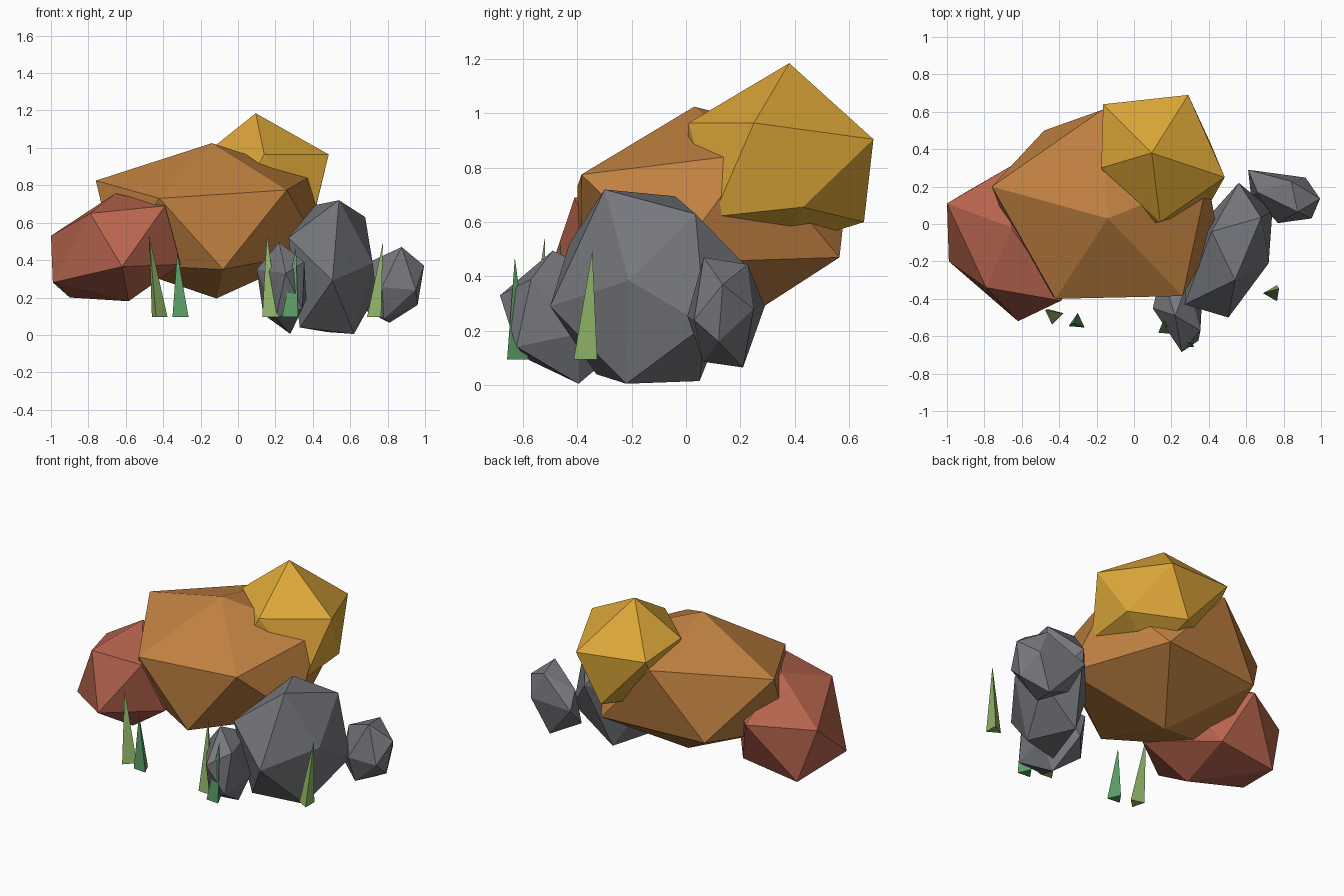
import bpy, bmesh, math
from mathutils import Matrix, Vector

cube = bpy.data.objects.get("Cube")
if cube:
    bpy.data.objects.remove(cube, do_unlink=True)


def material(name, rgb):
    mat = bpy.data.materials.new(name)
    mat.use_nodes = True
    mat.diffuse_color = (*rgb, 1)
    mat.node_tree.nodes["Principled BSDF"].inputs["Base Color"].default_value = (*rgb, 1)
    return mat


orange = material("autumn orange", (0.54, 0.225, 0.054))
red = material("autumn red", (0.47, 0.128, 0.075))
yellow = material("autumn yellow", (0.72, 0.385, 0.04))
stone = material("stone grey", (0.18, 0.186, 0.204))
leaf_green = material("leaf green", (0.28, 0.46, 0.14))
deep_green = material("deep green", (0.107, 0.345, 0.14))


def finish(name, bm, mat):
    bmesh.ops.recalc_face_normals(bm, faces=bm.faces)
    mesh = bpy.data.meshes.new(name)
    bm.to_mesh(mesh)
    bm.free()
    mesh.materials.append(mat)
    obj = bpy.data.objects.new(name, mesh)
    bpy.context.collection.objects.link(obj)
    return obj


def faceted_lump(name, mat, centre, corners, pulls=()):
    """Icosahedron stretched so one face lands on the corners, then its nearest
    vertices pulled to a few points to make it irregular."""
    bm = bmesh.new()
    bmesh.ops.create_icosphere(bm, subdivisions=1, radius=1)
    bm.faces.ensure_lookup_table()
    centre = Vector(centre)
    source = Matrix([v.co for v in bm.faces[0].verts]).transposed()
    target = Matrix([Vector(c) - centre for c in corners]).transposed()
    stretch = target @ source.inverted()
    for v in bm.verts:
        v.co = stretch @ v.co + centre
    for point in map(Vector, pulls):
        min(bm.verts, key=lambda v: (v.co - point).length).co = point
    return finish(name, bm, mat)


def grass_blade(name, mat, base, tip, turn, radius=0.05):
    """Three-sided spike leaning from its base to its tip."""
    bm = bmesh.new()
    ring = []
    for i in range(3):
        a = math.radians(turn + 120 * i)
        ring.append(bm.verts.new((base[0] + radius * math.cos(a),
                                  base[1] + radius * math.sin(a), 0.095)))
    point = bm.verts.new(tip)
    bm.faces.new(ring)
    for i in range(3):
        bm.faces.new((ring[i], ring[(i + 1) % 3], point))
    return finish(name, bm, mat)


# Foliage clumps
faceted_lump("large_foliage", orange, (-0.13, 0.085, 0.615),
             [(-0.14, 0.03, 1.025), (-0.42, -0.40, 0.73), (0.26, -0.385, 0.775)],
             [(-0.76, 0.2, 0.825), (-0.08, -0.39, 0.35), (-0.48, 0.5, 0.46),
              (0.2, 0.565, 0.47), (-0.17, 0.61, 0.88), (-0.115, 0.14, 0.195)])
faceted_lump("low_foliage", red, (-0.655, -0.085, 0.45),
             [(-0.655, -0.02, 0.757), (-0.79, -0.34, 0.65), (-0.39, -0.41, 0.69)],
             [(-1, 0.11, 0.53), (-0.99, -0.2, 0.28), (-0.62, -0.52, 0.365),
              (-0.585, -0.22, 0.18), (-0.64, 0.32, 0.55), (-0.9, 0.17, 0.2)])
faceted_lump("top_foliage", yellow, (0.14, 0.34, 0.8),
             [(0.095, 0.38, 1.185), (0.485, 0.25, 0.965), (0.29, 0.69, 0.905)],
             [(0.14, 0.01, 0.965), (-0.165, 0.64, 0.94), (-0.175, 0.3, 0.97),
              (0.14, 0.655, 0.6), (0.41, 0.43, 0.655), (-0.13, 0.45, 0.65),
              (0.4, 0.1, 0.62), (0.15, 0.33, 0.5)])

# Rocks
faceted_lump("large_rock", stone, (0.51, -0.14, 0.357),
             [(0.505, -0.50, 0.29), (0.72, -0.21, 0.385), (0.54, -0.30, 0.72)],
             [(0.415, -0.04, 0.695), (0.68, 0.035, 0.63), (0.62, -0.22, 0.005),
              (0.33, -0.33, 0.04), (0.27, -0.43, 0.52), (0.56, 0.22, 0.44),
              (0.74, 0.07, 0.22), (0.48, 0.05, 0.015)])
faceted_lump("front_rock", stone, (0.245, -0.443, 0.25),
             [(0.22, -0.49, 0.495), (0.255, -0.685, 0.33), (0.355, -0.57, 0.39)],
             [(0.1, -0.45, 0.35), (0.28, -0.395, 0.005)])
faceted_lump("side_rock", stone, (0.81, 0.145, 0.265),
             [(0.995, 0.135, 0.37), (0.96, 0.12, 0.16), (0.91, 0.02, 0.25)],
             [(0.95, 0.03, 0.24), (0.61, 0.29, 0.29), (0.875, 0.065, 0.47),
              (0.77, 0.005, 0.255), (0.81, 0.21, 0.065)])

# Grass blades
blades = [
    (leaf_green, (-0.425, -0.49), (-0.475, -0.46, 0.53), 15),
    (deep_green, (-0.305, -0.525), (-0.325, -0.53, 0.44), 85),
    (leaf_green, (0.175, -0.56), (0.155, -0.52, 0.54), 85),
    (deep_green, (0.28, -0.63), (0.31, -0.63, 0.47), 85),
    (leaf_green, (0.74, -0.37), (0.775, -0.345, 0.495), 60),
]
for i, (mat, base, tip, turn) in enumerate(blades, 1):
    grass_blade(f"grass_blade_{i}", mat, base, tip, turn)
